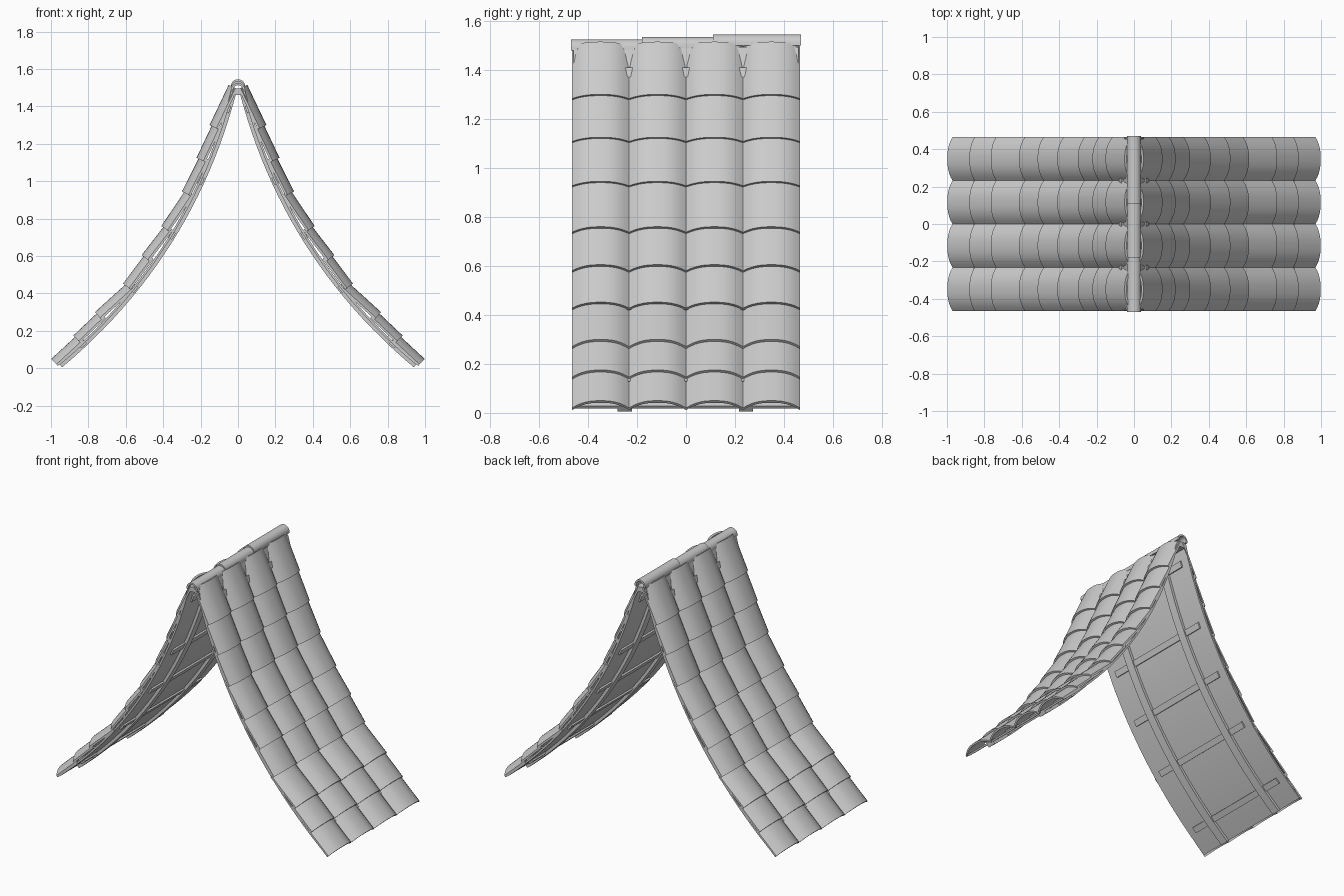
import bpy, bmesh, math
from mathutils import Vector

if "Cube" in bpy.data.objects:
    bpy.data.objects.remove(bpy.data.objects["Cube"])


def finish(name, verts, faces, mirror=True, angle=35):
    """Make a mesh object, mirrored across the ridge when asked."""
    me = bpy.data.meshes.new(name)
    me.from_pydata([tuple(v) for v in verts], [], faces)
    bm = bmesh.new()
    bm.from_mesh(me)
    bmesh.ops.recalc_face_normals(bm, faces=bm.faces)
    bm.to_mesh(me)
    bm.free()
    ob = bpy.data.objects.new(name, me)
    bpy.context.collection.objects.link(ob)
    bpy.ops.object.select_all(action='DESELECT')
    ob.select_set(True)
    bpy.context.view_layer.objects.active = ob
    bpy.ops.object.shade_smooth_by_angle(angle=math.radians(angle))
    if mirror:
        ob.modifiers.new("Mirror", 'MIRROR').use_mirror_merge = False
    return ob


def bridge(name, ring_a, ring_b, mirror=True):
    """Closed solid between two matching outlines."""
    n = len(ring_a)
    faces = [(i, (i + 1) % n, n + (i + 1) % n, n + i) for i in range(n)]
    # caps as quads, the outline being a strip walked out and back
    for k in range(n // 2 - 1):
        q = (k, k + 1, n - 2 - k, n - 1 - k)
        faces += [q, tuple(n + j for j in q)]
    return finish(name, ring_a + ring_b, faces, mirror)


# underside curve of the sagging roof
TOP, EAVE, SAG = Vector((0.006, 0, 1.485)), Vector((0.94, 0, 0.005)), 0.14


def curve(t):
    d = EAVE - TOP
    out = Vector((-d.z, 0, d.x)).normalized()
    p = TOP + d * t - out * 4 * SAG * t * (1 - t)
    tan = (d - out * 4 * SAG * (1 - 2 * t)).normalized()
    return p, tan, Vector((-tan.z, 0, tan.x))


def band(name, lo, hi, y0, y1, steps=24):
    inner, outer = [], []
    for i in range(steps + 1):
        p, _, n = curve(i / steps)
        inner.append(p + n * lo)
        outer.append(p + n * hi)
    ring = inner + outer[::-1]
    bridge(name, [v + Vector((0, y0, 0)) for v in ring],
           [v + Vector((0, y1, 0)) for v in ring])


# rafters and the boarding above them
for y in (-0.25, 0.245):
    band("rafter", 0.0, 0.025, y - 0.029, y + 0.029)
band("boarding", 0.018, 0.030, -0.46, 0.46)

# cross battens
for t in (0.06, 0.29, 0.48, 0.68, 0.91):
    p, tan, n = curve(t)
    ring = [p + tan * a + n * b for a, b in
            ((-0.02, 0.008), (0.02, 0.008), (0.02, 0.04), (-0.02, 0.04))]
    bridge("batten", [v + Vector((0, -0.4, 0)) for v in ring],
           [v + Vector((0, 0.4, 0)) for v in ring])

# arched roof tiles: crest points at the lower edge of each row
CREST = [(0.05, 1.515), (0.152, 1.30), (0.222, 1.125), (0.30, 0.945),
         (0.41, 0.76), (0.515, 0.605), (0.615, 0.452), (0.765, 0.30),
         (0.88, 0.175), (0.998, 0.05)]
COL, RISE, THICK, SEG = 0.2325, 0.04, 0.012, 12


def tile_ring(crest, n, yc):
    top, low = [], []
    for i in range(SEG + 1):
        t = 2 * i / SEG - 1
        p = crest - n * RISE * abs(t) ** 2.5 + Vector((0, yc + t * COL / 2, 0))
        top.append(p)
        low.append(p - n * THICK)
    return top + low[::-1]


for row in range(9):
    up = Vector((CREST[row][0], 0, CREST[row][1]))
    low = Vector((CREST[row + 1][0], 0, CREST[row + 1][1]))
    d = (low - up).normalized()
    n = Vector((-d.z, 0, d.x))
    if row:
        up = up - d * 0.02 - n * 0.013      # tuck under the row above
    d = (low - up).normalized()
    n = Vector((-d.z, 0, d.x))
    for col in range(4):
        yc = (col - 1.5) * COL
        bridge("roof_tile", tile_ring(up, n, yc), tile_ring(low, n, yc))

# ridge beam
ring = [Vector(v) for v in ((-0.025, 0, 1.462), (0.025, 0, 1.462),
                            (0.025, 0, 1.495), (-0.025, 0, 1.495))]
bridge("ridge_beam", [v + Vector((0, -0.46, 0)) for v in ring],
       [v + Vector((0, 0.46, 0)) for v in ring], False)

# overlapping half-round ridge caps, each one lifted over the last
for k, (y0, y1) in enumerate(((-0.47, -0.15), (-0.18, 0.14), (0.11, 0.47))):
    zc = 1.487 + 0.01 * k
    outer, inner = [], []
    for i in range(15):
        a = math.pi * i / 14
        drop = -0.008 if i in (0, 14) else 0
        for r, lst in ((0.038, outer), (0.026, inner)):
            lst.append(Vector((r * math.cos(a), 0, zc + drop + r * math.sin(a))))
    ring = outer + inner[::-1]
    bridge("ridge_cap", [v + Vector((0, y0, 0)) for v in ring],
           [v + Vector((0, y1, 0)) for v in ring], False)
